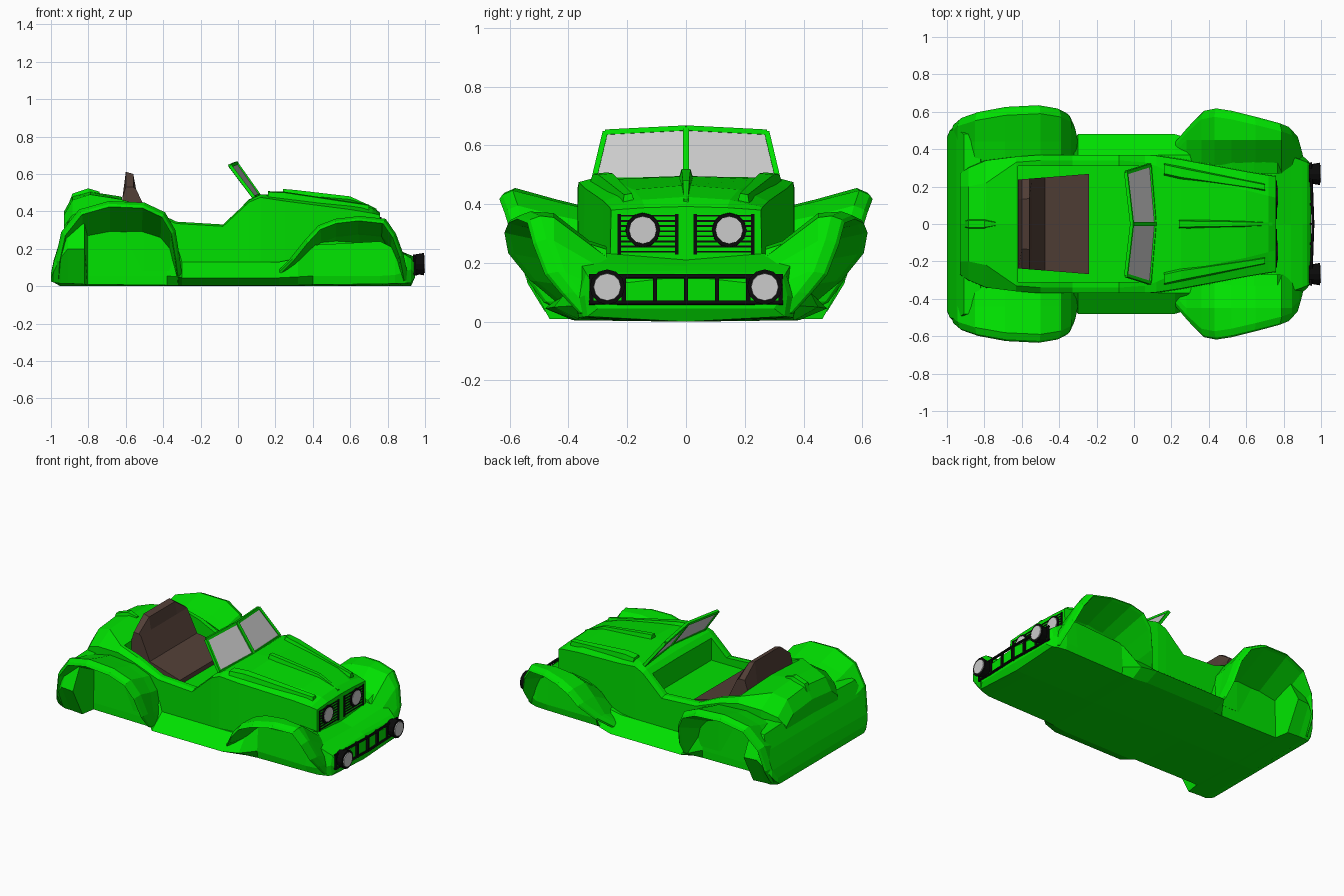
import bpy, bmesh, math
from mathutils import Vector

if "Cube" in bpy.data.objects:
    bpy.data.objects.remove(bpy.data.objects["Cube"])


def material(name, rgb):
    m = bpy.data.materials.new(name)
    m.diffuse_color = (*rgb, 1)
    m.use_nodes = True
    m.node_tree.nodes["Principled BSDF"].inputs["Base Color"].default_value = m.diffuse_color
    return m


GREEN = material("green_paint", (0.0, 0.75, 0.0))
BLACK = material("black_trim", (0.003, 0.003, 0.003))
BROWN = material("brown_leather", (0.085, 0.05, 0.038))


def loft(name, rings, mat=None):
    """Closed, capped skin through rings of equal point count."""
    bm = bmesh.new()
    vs = [[bm.verts.new(p) for p in r] for r in rings]
    n = len(vs[0])
    for a, b in zip(vs, vs[1:]):
        for i in range(n):
            j = (i + 1) % n
            bm.faces.new((a[i], a[j], b[j], b[i]))
    bm.faces.new(vs[0])
    bm.faces.new(vs[-1])
    bmesh.ops.recalc_face_normals(bm, faces=bm.faces)
    me = bpy.data.meshes.new(name)
    bm.to_mesh(me)
    bm.free()
    ob = bpy.data.objects.new(name, me)
    bpy.context.collection.objects.link(ob)
    if mat:
        me.materials.append(mat)
    return ob


def sym(x, half):
    """Full cross-section from half points running bottom centre to top centre."""
    return [(x, y, z) for y, z in half] + [(x, -y, z) for y, z in half[-2:0:-1]]


def box(name, x0, x1, y0, y1, z0, z1, mat=None):
    return loft(name, [[(x, y0, z0), (x, y1, z0), (x, y1, z1), (x, y0, z1)] for x in (x0, x1)], mat)


def beam(name, p, q, t, mat):
    p, q = Vector(p), Vector(q)
    d = (q - p).normalized()
    u = d.cross(Vector((1, 0, 0.3))).normalized() * t
    v = d.cross(u).normalized() * t
    return loft(name, [[c + u + v, c - u + v, c - u - v, c + u - v] for c in (p, q)], mat)


def lamp(name, x0, x1, y, z, r0, r1, mat=None, n=12):
    return loft(name, [[(x, y + r * math.cos(2 * math.pi * i / n), z + r * math.sin(2 * math.pi * i / n))
                        for i in range(n)] for x, r in ((x0, r0), (x1, r1))], mat)


# floor pan: flared tail, recessed wheelhouses, sills, nose apron
# x, bottom y, bottom z, middle y, middle z, top y, top z, centre z
pan = [(-1.0, .44, .025, .465, .04, .46, .07, .07), (-.985, .455, .02, .5, .08, .5, .13, .14),
       (-.95, .465, .015, .535, .15, .51, .25, .25), (-.91, .465, .015, .555, .2, .48, .34, .36),
       (-.82, .465, .01, .565, .2, .48, .36, .37), (-.805, .37, .01, .37, .055, .36, .32, .36),
       (-.38, .37, .005, .37, .055, .36, .3, .32), (-.32, .37, .005, .46, .05, .37, .2, .2),
       (-.3, .385, .005, .48, .045, .37, .13, .13), (.22, .385, .005, .48, .045, .37, .13, .13),
       (.32, .37, .005, .45, .05, .37, .15, .15), (.4, .365, .008, .37, .055, .36, .22, .2),
       (.76, .365, .012, .375, .055, .36, .24, .21), (.84, .365, .014, .375, .06, .36, .2, .19),
       (.9, .35, .016, .365, .08, .34, .165, .175), (.925, .335, .018, .345, .09, .33, .15, .165),
       (.945, .3, .045, .315, .07, .32, .12, .155)]
floor_pan = loft("floor_pan", [sym(x, [(0, 0 if x < .93 and x > -.98 else zb), (yb, zb), (ym, zm), (yt, zt), (0, zc)])
                               for x, yb, zb, ym, zm, yt, zt, zc in pan], GREEN)

# main body: x, low y, shoulder y, shoulder z, top y, top z, centre z
body = [(-.93, .28, .27, .32, .2, .38, .4), (-.885, .32, .3, .38, .2, .46, .48),
        (-.79, .35, .34, .42, .22, .49, .505), (-.63, .36, .36, .43, .33, .465, .48),
        (-.5, .37, .37, .4, .34, .425, .43), (-.33, .37, .37, .335, .34, .345, .345),
        (-.08, .37, .37, .32, .34, .33, .33), (.06, .37, .37, .45, .33, .46, .465),
        (.12, .37, .365, .475, .31, .49, .49), (.25, .35, .345, .455, .25, .485, .495),
        (.6, .285, .28, .41, .18, .45, .465), (.72, .265, .26, .39, .15, .415, .425),
        (.76, .26, .255, .38, .14, .388, .392)]
main_body = loft("main_body", [sym(x, [(0, .08), (wl, .08), (ws, zs), (wt, zt), (0, zm)])
                               for x, wl, ws, zs, wt, zt, zm in body], GREEN)

# open cockpit
cutter = box("cockpit_cutter", -.62, .03, -.31, .31, .285, .8, GREEN)
cutter.hide_render = True
for ob in (main_body, floor_pan):
    mod = ob.modifiers.new("cockpit", 'BOOLEAN')
    mod.operation = 'DIFFERENCE'
    mod.object = cutter
    bpy.context.view_layer.objects.active = ob
    bpy.ops.object.modifier_apply(modifier=mod.name)
bpy.data.objects.remove(cutter)


def fender(name, centre, path, inner, mid, roof_f, s):
    """Arched wing: inner edge, inner crown, outer crown, lip, then underside back to the wheelhouse wall."""
    cx, cz = centre
    rings = []
    for x, z, yo in path:
        def pt(f, y, fx=None):
            return (cx + (x - cx) * (fx or f), s * y, max(.01, cz + (z - cz) * f))
        rings.append([pt(inner[1], inner[0], 1), pt(mid[1], min(mid[0], yo - .07), .995), pt(1, yo - .045),
                      pt(.965, yo - .01), pt(.93, yo), pt(.915, yo - .02),
                      pt(roof_f, .355, .9), pt(roof_f * .9, inner[0], .9)])
    return loft(name, rings, GREEN)


REAR = [(-.985, .035, .48), (-.978, .14, .54), (-.945, .29, .567), (-.85, .41, .598), (-.69, .455, .626),
        (-.5, .447, .635), (-.39, .395, .617), (-.335, .3, .59), (-.312, .16, .545), (-.3, .07, .485), (-.3, .02, .4)]
FRONT = [(.2, .07, .44), (.28, .15, .53), (.36, .25, .605), (.43, .325, .618), (.52, .36, .605),
         (.65, .375, .575), (.79, .36, .54), (.845, .28, .52), (.885, .17, .48), (.9, .1, .425), (.912, .03, .365)]
for side, s in (("left", 1), ("right", -1)):
    fender(f"{side}_rear_fender", (-.63, .02), REAR, (.315, .84), (.44, .91), .62, s)
    fender(f"{side}_front_fender", (.57, .01), FRONT, (.27, .6), (.45, .985), .75, s)

    # raised strake along the bonnet edge
    loft(f"{side}_bonnet_strake", [[(x, s * (y - w), z - .04), (x, s * (y + w), z - .05),
                                    (x, s * (y + w * .7), z - .005), (x, s * (y - w * .5), z)]
                                   for x, y, z, w in ((.16, .29, .508, .04), (.25, .27, .505, .04),
                                                      (.7, .195, .437, .022))], GREEN)

    # split windscreen: glass and frame
    a, b = (.112, 0, .485), (.085, s * .315, .475)
    c, d = (-.042, s * .275, .643), (-.01, 0, .657)
    loft(f"{side}_windscreen_glass", [[(x + o, y, z) for x, y, z in (a, b, c, d)] for o in (-.004, .004)])
    for part, p, q in (("sill", a, b), ("pillar", b, c), ("header", c, d)):
        beam(f"{side}_windscreen_{part}", p, q, .009, GREEN)

    # louvred grille with round headlamp
    for i in range(8):
        z = .238 + i * .0175
        box(f"{side}_grille_slat", .752, .764, *sorted((s * .03, s * .228)), z - .003, z + .003, BLACK)
    for y0, y1 in ((.026, .037), (.222, .233)):
        box(f"{side}_grille_edge", .752, .764, *sorted((s * y0, s * y1)), .228, .366, BLACK)
    lamp(f"{side}_headlamp_rim", .74, .768, s * .147, .312, .062, .058, BLACK)
    lamp(f"{side}_headlamp_lens", .76, .771, s * .147, .312, .048, .046)

    # fog lamp at the bumper end
    lamp(f"{side}_fog_lamp_rim", .935, .994, s * .268, .118, .05, .06, BLACK)
    lamp(f"{side}_fog_lamp_lens", .985, 1.0, s * .268, .118, .048, .046)

    # bumper rails
    for z in (.065, .155):
        beam(f"{side}_bumper_rail", (.957, 0, z), (.945, s * .33, z), .006, BLACK)
    for y in (.105, .212, .322):
        box(f"{side}_bumper_bar", .94, .962 - y * .03, s * y - .007, s * y + .007, .06, .16, BLACK)

box("centre_bumper_bar", .94, .964, -.006, .006, .06, .16, BLACK)
beam("windscreen_centre_pillar", (.112, 0, .485), (-.01, 0, .657), .011, GREEN)

# bonnet centre ridge
loft("bonnet_ridge", [[(x, -w, z - .05), (x, w, z - .05), (x, w * .5, z), (x, -w * .5, z)]
                      for x, w, z in ((.24, .03, .52), (.3, .03, .515), (.6, .022, .48), (.74, .014, .415))], GREEN)

# tail fin on the rear deck
loft("tail_fin", [[(x, -w, z - .09), (x, w, z - .09), (x, w * .4, z), (x, -w * .4, z)]
                  for x, w, z in ((-.91, .04, .43), (-.885, .045, .495), (-.8, .045, .523), (-.74, .02, .505))], GREEN)

# bench seat, narrower and clipped at the top of its back
seat = [(-.62, .25), (-.618, .47), (-.6, .612), (-.56, .6), (-.545, .52), (-.475, .37), (-.24, .315), (-.24, .25)]
loft("seat", [[(x, y * (1 + (x + .24) * .3), min(z, top)) for x, z in seat] for y, top in
              ((-.268, .529), (-.15, .62), (.15, .62), (.268, .529))], BROWN)
